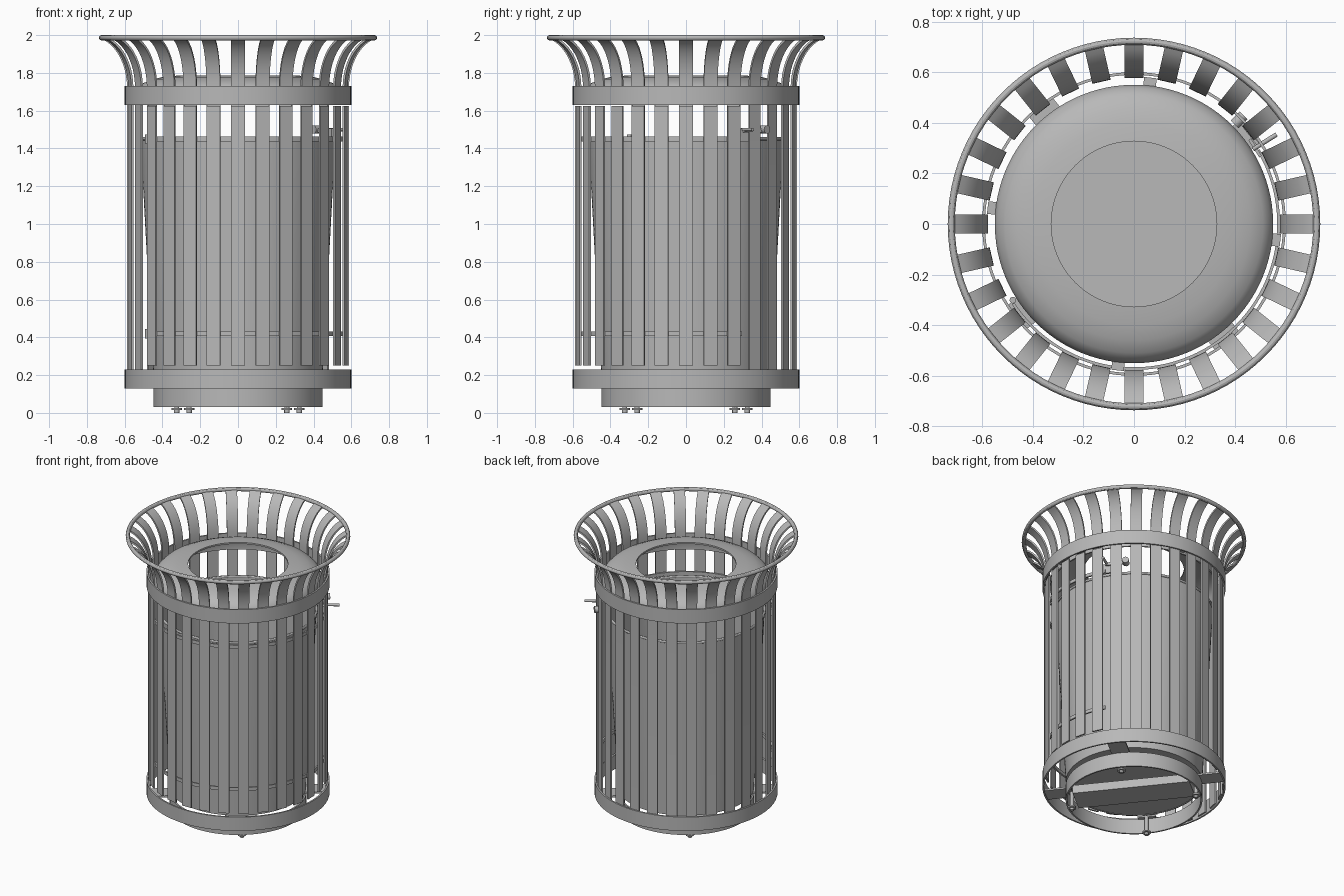
import bpy, bmesh
from math import sin, cos, pi, radians
from mathutils import Matrix, Vector

if "Cube" in bpy.data.objects:
    bpy.data.objects.remove(bpy.data.objects["Cube"], do_unlink=True)

grey = bpy.data.materials.new("grey_metal")
GREY = (0.48, 0.48, 0.48, 1)
grey.use_nodes = True
grey.diffuse_color = GREY
grey.node_tree.nodes["Principled BSDF"].inputs["Base Color"].default_value = GREY

COUNT = 28
STEP = 2 * pi / COUNT
DOOR = range(17, 31)          # slat positions carried by the door
DOOR_START, DOOR_END = 16.6 * STEP, 30.4 * STEP
STRAP_ANGLE = 3 * STEP


def finish(name, bm, smooth=True):
    bmesh.ops.recalc_face_normals(bm, faces=bm.faces)
    mesh = bpy.data.meshes.new(name)
    bm.to_mesh(mesh)
    bm.free()
    mesh.materials.append(grey)
    obj = bpy.data.objects.new(name, mesh)
    bpy.context.collection.objects.link(obj)
    if smooth:
        bpy.ops.object.select_all(action='DESELECT')
        obj.select_set(True)
        bpy.context.view_layer.objects.active = obj
        bpy.ops.object.shade_smooth_by_angle(angle=radians(30))
    return obj


def lathe(name, profile, start=0.0, end=2 * pi, steps=96):
    """Revolve a closed (radius, height) profile around z."""
    bm = bmesh.new()
    full = end - start > 6.28
    rings = []
    for i in range(steps if full else steps + 1):
        a = start + (end - start) * i / steps
        rings.append([bm.verts.new((r * cos(a), r * sin(a), z)) for r, z in profile])
    n = len(profile)
    for i in range(steps):
        p, q = rings[i], rings[(i + 1) % len(rings)]
        for j in range(n):
            k = (j + 1) % n
            bm.faces.new((p[j], q[j], q[k], p[k]))
    if not full:
        bm.faces.new(rings[0])
        bm.faces.new(rings[-1])
    return finish(name, bm)


def band(name, inner, outer, low, high, **arc):
    return lathe(name, [(inner, low), (outer, low), (outer, high), (inner, high)], **arc)


def torus(name, radius, z, tube):
    return lathe(name, [(radius + tube * cos(t * pi / 6), z + tube * sin(t * pi / 6))
                        for t in range(12)])


def slats(name, indices, path, width=0.074, thick=0.011):
    """Bent flat bars following a (radius, height) path, set around z."""
    bm = bmesh.new()
    for k in indices:
        spin = Matrix.Rotation(k * STEP, 3, 'Z')
        prev = None
        for i, (r, z) in enumerate(path):
            a, b = path[max(i - 1, 0)], path[min(i + 1, len(path) - 1)]
            t = Vector((b[0] - a[0], 0, b[1] - a[1])).normalized()
            off = Vector((t.z, 0, -t.x)) * thick / 2
            mid = Vector((r, 0, z))
            side = Vector((0, width / 2, 0))
            ring = [bm.verts.new(spin @ p) for p in
                    (mid + off + side, mid + off - side, mid - off - side, mid - off + side)]
            if prev:
                for j in range(4):
                    m = (j + 1) % 4
                    bm.faces.new((prev[j], prev[m], ring[m], ring[j]))
            else:
                bm.faces.new(ring)
            prev = ring
        bm.faces.new(prev)
    return finish(name, bm)


def box(name, angle, radius, z, size):
    """Box of (radial, tangential, vertical) size at a polar position."""
    bm = bmesh.new()
    place = (Matrix.Rotation(angle, 4, 'Z') @ Matrix.Translation((radius, 0, z))
             @ Matrix.Diagonal((*size, 1)))
    bmesh.ops.create_cube(bm, size=1, matrix=place)
    return finish(name, bm, False)


def rod(name, angle, radius, z, r, length, radial=False, sides=16):
    bm = bmesh.new()
    place = Matrix.Rotation(angle, 4, 'Z') @ Matrix.Translation((radius, 0, z))
    if radial:
        place = place @ Matrix.Rotation(pi / 2, 4, 'Y')
    bmesh.ops.create_cone(bm, cap_ends=True, segments=sides, radius1=r, radius2=r,
                          depth=length, matrix=place)
    return finish(name, bm)


# Outer frame: bands, flared slats and rolled rim
band("lower_band", 0.589, 0.6, 0.13, 0.23)
band("upper_band", 0.589, 0.6, 1.63, 1.73)
torus("top_rim", 0.722, 1.986, 0.014)

R = 0.582
flare = [(R, 1.72)]
for i in range(1, 11):
    a = i / 10 * radians(72)
    flare.append((R + 0.19 * (1 - cos(a)), 1.72 + 0.275 * sin(a)))
fixed = [k for k in range(COUNT) if k not in [d % COUNT for d in DOOR]]
slats("fixed_slats", fixed, [(R, 0.14)] + flare)
slats("flared_slats_over_door", DOOR, [(R, 1.635)] + flare)

# Door: shorter slats held by two curved strips
slats("door_slats", DOOR, [(R, 0.25), (R, 1.625)])
for name, z in (("door_lower_strip", 0.42), ("door_upper_strip", 1.45)):
    band(name, 0.566, 0.577, z - 0.012, z + 0.012, start=DOOR_START, end=DOOR_END, steps=56)
    rod(name + "_hinge", 16.5 * STEP, 0.565, z, 0.013, 0.05)

# Latch opposite the hinge
latch = 30.5 * STEP
box("latch_plate", latch, 0.565, 1.47, (0.012, 0.08, 0.07))
rod("latch_handle", latch, 0.61, 1.5, 0.009, 0.11, radial=True)
box("latch_hook", latch + 0.1, 0.58, 1.495, (0.012, 0.13, 0.02))
rod("latch_stud", latch + 0.22, 0.585, 1.5, 0.022, 0.05, radial=True)

# Inner liner bucket
lathe("liner_wall", [(0.447, 0.17), (0.516, 1.45), (0.508, 1.45), (0.439, 0.17)])
rod("liner_floor", 0, 0, 0.18, 0.445, 0.014, sides=96)
torus("liner_lip", 0.515, 1.452, 0.009)

# Lid with round opening
lathe("lid", [(0.327, 1.785), (0.4, 1.778), (0.46, 1.764), (0.51, 1.742), (0.538, 1.715),
              (0.55, 1.68), (0.55, 1.635), (0.54, 1.635), (0.54, 1.68), (0.528, 1.709),
              (0.505, 1.732), (0.46, 1.753), (0.4, 1.767), (0.327, 1.774)])
for i in range(4):
    box("lid_support", STRAP_ANGLE + (i + 0.5) * pi / 2, 0.562, 1.66, (0.04, 0.05, 0.03))

# Base ring, straps, ballast bar and levelling feet
band("base_ring", 0.437, 0.448, 0.03, 0.135)
box("ballast_bar", STRAP_ANGLE + pi / 2, 0, 0.1, (0.78, 0.2, 0.06))
for i in range(4):
    a = STRAP_ANGLE + i * pi / 2
    box("base_strap", a, 0.5, 0.141, (0.18, 0.12, 0.012))
    rod("foot_stem", a, 0.415, 0.075, 0.013, 0.12)
    rod("foot_pad", a, 0.415, 0.02, 0.028, 0.01)
    rod("foot_tip", a, 0.415, 0.008, 0.014, 0.016)
